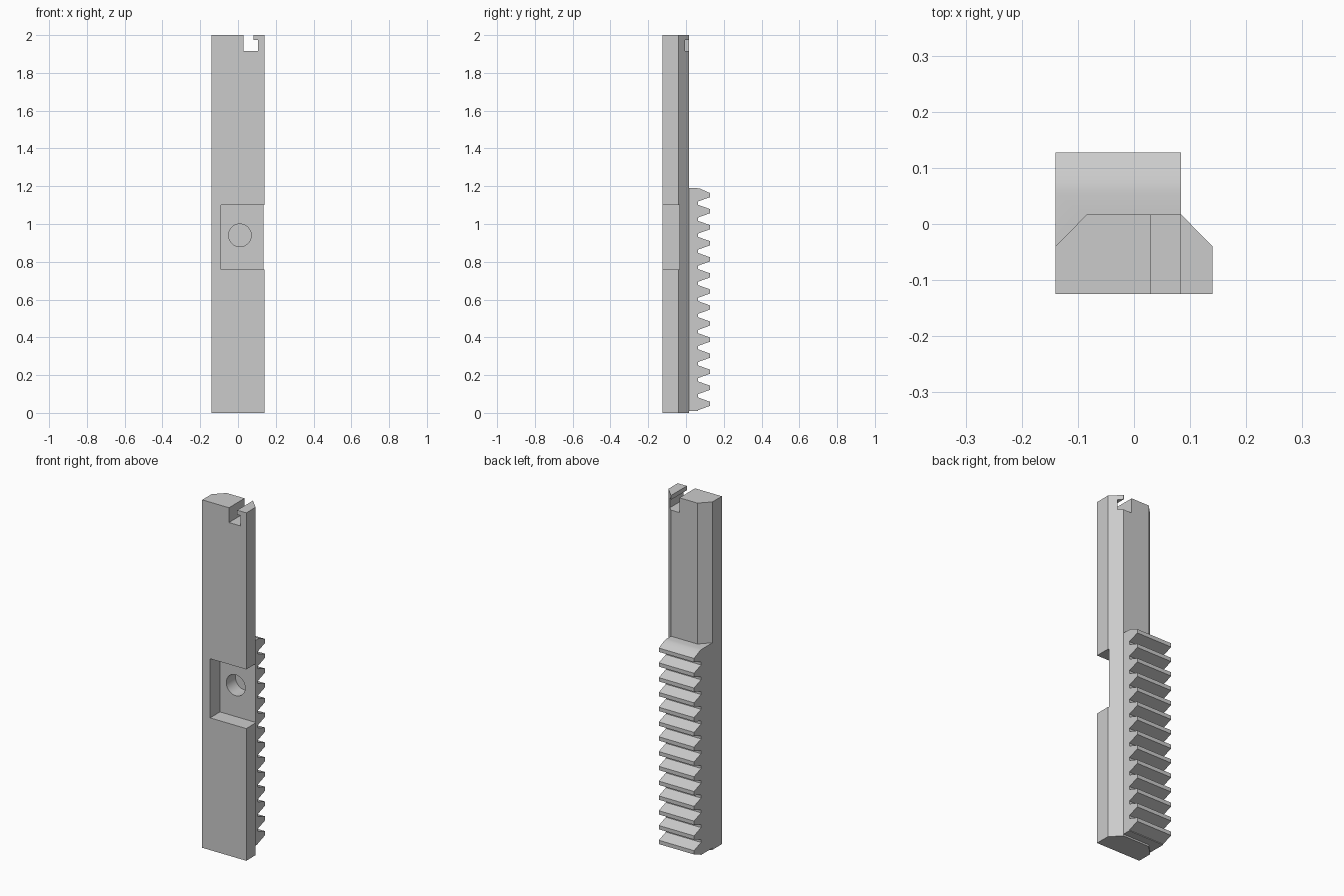
import bpy
import bmesh
from math import pi, radians
from mathutils import Matrix, Vector

default = bpy.data.objects.get("Cube")
if default:
    bpy.data.objects.remove(default, do_unlink=True)

# Single plain grey material
grey = bpy.data.materials.new("plain_grey")
grey.use_nodes = True
colour = (0.6, 0.6, 0.6, 1)
grey.diffuse_color = colour
grey.node_tree.nodes["Principled BSDF"].inputs["Base Color"].default_value = colour


def make_object(name, bm):
    bmesh.ops.recalc_face_normals(bm, faces=bm.faces)
    mesh = bpy.data.meshes.new(name)
    bm.to_mesh(mesh)
    bm.free()
    mesh.materials.append(grey)
    obj = bpy.data.objects.new(name, mesh)
    bpy.context.collection.objects.link(obj)
    return obj


def extrude(name, points, along):
    """Prism from a closed outline, swept by a vector."""
    bm = bmesh.new()
    face = bm.faces.new([bm.verts.new(p) for p in points])
    swept = bmesh.ops.extrude_face_region(bm, geom=[face])["geom"]
    verts = [v for v in swept if isinstance(v, bmesh.types.BMVert)]
    bmesh.ops.translate(bm, verts=verts, vec=Vector(along))
    return make_object(name, bm)


def combine(target, tool, operation):
    """Apply a boolean, then discard the tool."""
    mod = target.modifiers.new(operation.lower(), 'BOOLEAN')
    mod.operation = operation
    mod.solver = 'EXACT'
    mod.object = tool
    bpy.ops.object.select_all(action='DESELECT')
    target.select_set(True)
    bpy.context.view_layer.objects.active = target
    bpy.ops.object.modifier_apply(modifier=mod.name)
    bpy.data.objects.remove(tool, do_unlink=True)


HALF, FRONT, BACK, SHOULDER, FLAT = 0.14, -0.125, 0.017, -0.04, 0.084

# Long bar with two chamfered rear corners
outline = [(-HALF, FRONT), (HALF, FRONT), (HALF, SHOULDER),
           (FLAT, BACK), (-FLAT, BACK), (-HALF, SHOULDER)]
bar = extrude("toothed_bar", [(x, y, 0) for x, y in outline], (0, 0, 2))

# Rack of teeth on the rear, with a rounded top shoulder
TEETH, PITCH, FIRST = 14, 0.085, 0.048
ROOT, TIP, ROOT_HALF, TIP_HALF = 0.063, 0.127, 0.034, 0.011
profile = [(SHOULDER, 0.01), (ROOT, 0.01)]
for i in range(TEETH):
    z = FIRST + i * PITCH
    profile += [(ROOT, z - ROOT_HALF), (TIP, z - TIP_HALF), (TIP, z + TIP_HALF)]
    if i < TEETH - 1:
        profile.append((ROOT, z + ROOT_HALF))
profile += [(0.095, 1.178), (0.075, 1.187), (0.055, 1.19), (SHOULDER, 1.19)]
rack = extrude("rack_teeth", [(-HALF, y, z) for y, z in profile],
               (HALF + FLAT, 0, 0))
combine(bar, rack, 'UNION')

# Pocket open to the left side
pocket = [(-0.09, 0.76), (0.2, 0.76), (0.2, 1.1), (-0.09, 1.1)]
combine(bar, extrude("pocket_cutter", [(x, -0.2, z) for x, z in pocket],
                     (0, 0.165, 0)), 'DIFFERENCE')

# Blind round hole in the pocket floor
bm = bmesh.new()
bmesh.ops.create_cone(bm, cap_ends=True, segments=40, radius1=0.06, radius2=0.06,
                      depth=0.15,
                      matrix=Matrix.Translation((0.01, -0.027, 0.94))
                      @ Matrix.Rotation(pi / 2, 4, 'X'))
combine(bar, make_object("hole_cutter", bm), 'DIFFERENCE')

# Hooked slot through the top end
slot = [(0.03, 1.915), (0.105, 1.915), (0.105, 1.975),
        (0.082, 1.975), (0.082, 2.1), (0.03, 2.1)]
combine(bar, extrude("slot_cutter", [(x, -0.2, z) for x, z in slot],
                     (0, 0.4, 0)), 'DIFFERENCE')

# Smooth only the round hole and the rack shoulder
bpy.ops.object.shade_smooth_by_angle(angle=radians(20))
